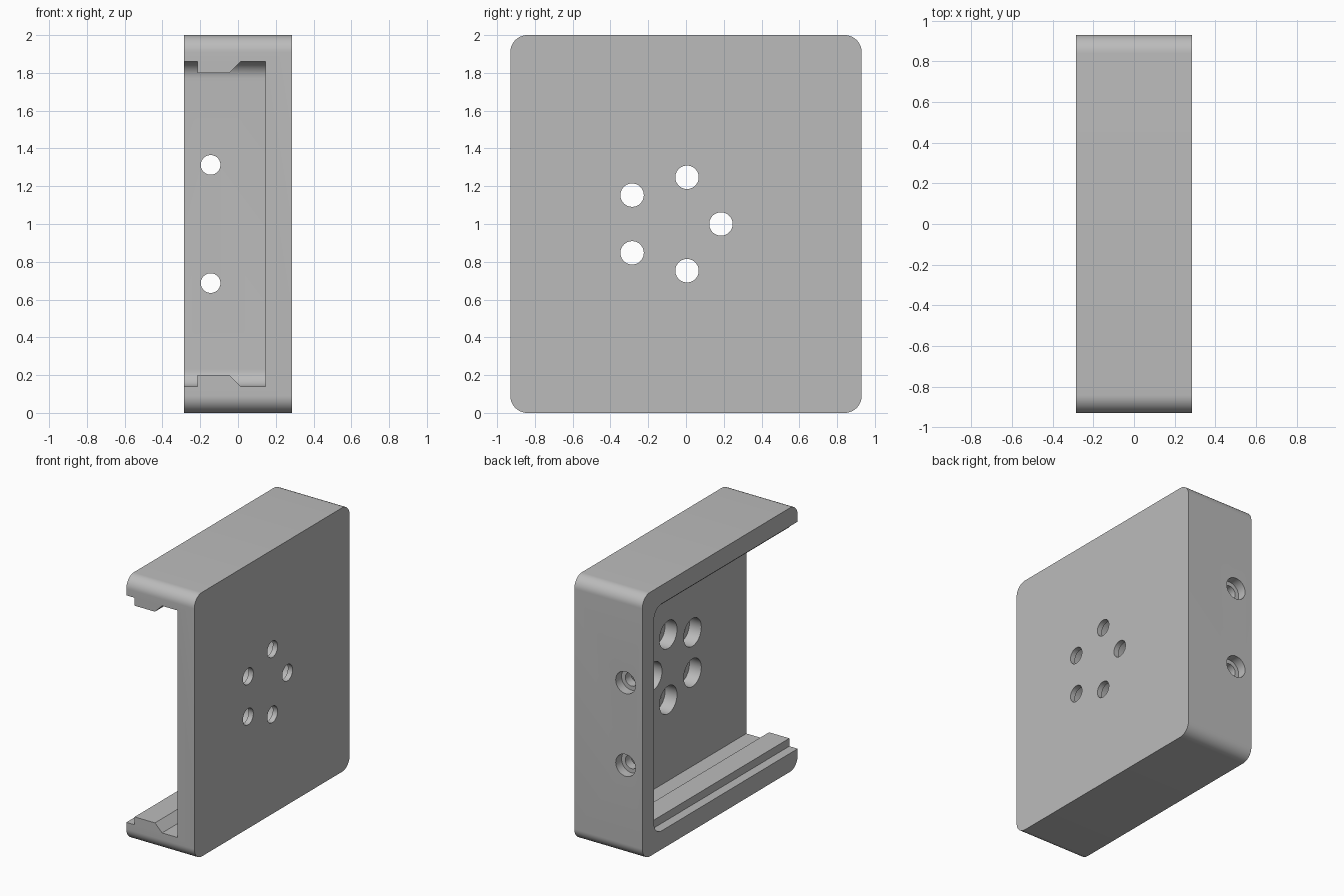
import bpy, bmesh, math
from mathutils import Matrix, Vector

cube = bpy.data.objects.get("Cube")
if cube:
    bpy.data.objects.remove(cube, do_unlink=True)

HALF_X, HALF_Y, HEIGHT = 0.285, 0.93, 2.0
WALL, RADIUS = 0.14, 0.09
MID_Z = HEIGHT / 2

grey = bpy.data.materials.new("plain grey")
grey.use_nodes = True
grey.diffuse_color = (0.5, 0.5, 0.5, 1)
grey.node_tree.nodes["Principled BSDF"].inputs["Base Color"].default_value = (0.5, 0.5, 0.5, 1)


def prism(name, points, offset):
    """Extrude a closed 3D outline along an offset."""
    bm = bmesh.new()
    face = bm.faces.new([bm.verts.new(p) for p in points])
    top = bmesh.ops.extrude_face_region(bm, geom=[face])["geom"]
    bmesh.ops.translate(bm, vec=offset, verts=[v for v in top if isinstance(v, bmesh.types.BMVert)])
    bmesh.ops.recalc_face_normals(bm, faces=bm.faces)
    return finish(name, bm)


def finish(name, bm):
    mesh = bpy.data.meshes.new(name)
    bm.to_mesh(mesh)
    bm.free()
    mesh.materials.append(grey)
    obj = bpy.data.objects.new(name, mesh)
    bpy.context.collection.objects.link(obj)
    return obj


def rounded_outline(x, y0, y1, z0, z1, front_r, back_r, steps=12):
    """Rounded rectangle in the y-z plane with separate front and back radii."""
    points = []
    corners = ((y1, z1, -1, -1, back_r), (y0, z1, 1, -1, front_r),
               (y0, z0, 1, 1, front_r), (y1, z0, -1, 1, back_r))
    for i, (y, z, sy, sz, r) in enumerate(corners):
        if r == 0:
            points.append((x, y, z))
            continue
        for k in range(steps + 1):
            a = math.pi / 2 * (i + k / steps)
            points.append((x, y + r * (sy + math.cos(a)), z + r * (sz + math.sin(a))))
    return points


def drill(name, start, end, radius):
    """Cylinder between two points."""
    start, end = Vector(start), Vector(end)
    axis = end - start
    bm = bmesh.new()
    turn = axis.to_track_quat('Z', 'Y').to_matrix().to_4x4()
    bmesh.ops.create_cone(bm, cap_ends=True, segments=40, radius1=radius, radius2=radius,
                          depth=axis.length, matrix=Matrix.Translation((start + end) / 2) @ turn)
    return finish(name, bm)


def cut(target, cutter):
    """Subtract the cutter from the target and discard the cutter."""
    cutter.hide_render = True
    mod = target.modifiers.new("cut", 'BOOLEAN')
    mod.operation = 'DIFFERENCE'
    mod.solver = 'EXACT'
    mod.object = cutter
    bpy.context.view_layer.objects.active = target
    bpy.ops.object.modifier_apply(modifier=mod.name)
    bpy.data.objects.remove(cutter, do_unlink=True)


# Rounded outer block
housing = prism("housing", rounded_outline(-HALF_X, -HALF_Y, HALF_Y, 0, HEIGHT, RADIUS, RADIUS),
                (2 * HALF_X, 0, 0))

# Cavity, open at the front and on one side
cavity = prism("cavity", rounded_outline(-0.5, -1.2, HALF_Y - WALL, WALL, HEIGHT - WALL, 0, RADIUS),
               (0.5 + HALF_X - WALL, 0, 0))

# Long rails left standing on the floor and ceiling
rail_profile = ((-0.215, 0.0), (-0.215, 0.2), (-0.045, 0.2), (0.015, WALL), (0.015, 0.0))
for side in (1, -1):
    points = [(x, -1.4, MID_Z + side * (z - MID_Z)) for x, z in rail_profile]
    cut(cavity, prism("rail", points, (0, 2.8, 0)))
cut(housing, cavity)

# Ring of five counterbored holes in the broad wall
for i in range(5):
    a = math.tau * i / 5
    y, z = -0.075 + 0.26 * math.cos(a), MID_Z + 0.26 * math.sin(a)
    cut(housing, drill("hole", (0, y, z), (0.5, y, z), 0.062))
    cut(housing, drill("bore", (0, y, z), (HALF_X - 0.04, y, z), 0.105))

# Two counterbored holes in the back wall
for z in (MID_Z - 0.313, MID_Z + 0.313):
    cut(housing, drill("hole", (-0.145, 0.6, z), (-0.145, 1.1, z), 0.052))
    cut(housing, drill("bore", (-0.145, HALF_Y - 0.07, z), (-0.145, 1.1, z), 0.083))

# Smooth curved surfaces, keep sharp edges
bpy.ops.object.select_all(action='DESELECT')
housing.select_set(True)
bpy.context.view_layer.objects.active = housing
bpy.ops.object.shade_smooth_by_angle(angle=math.radians(30))
